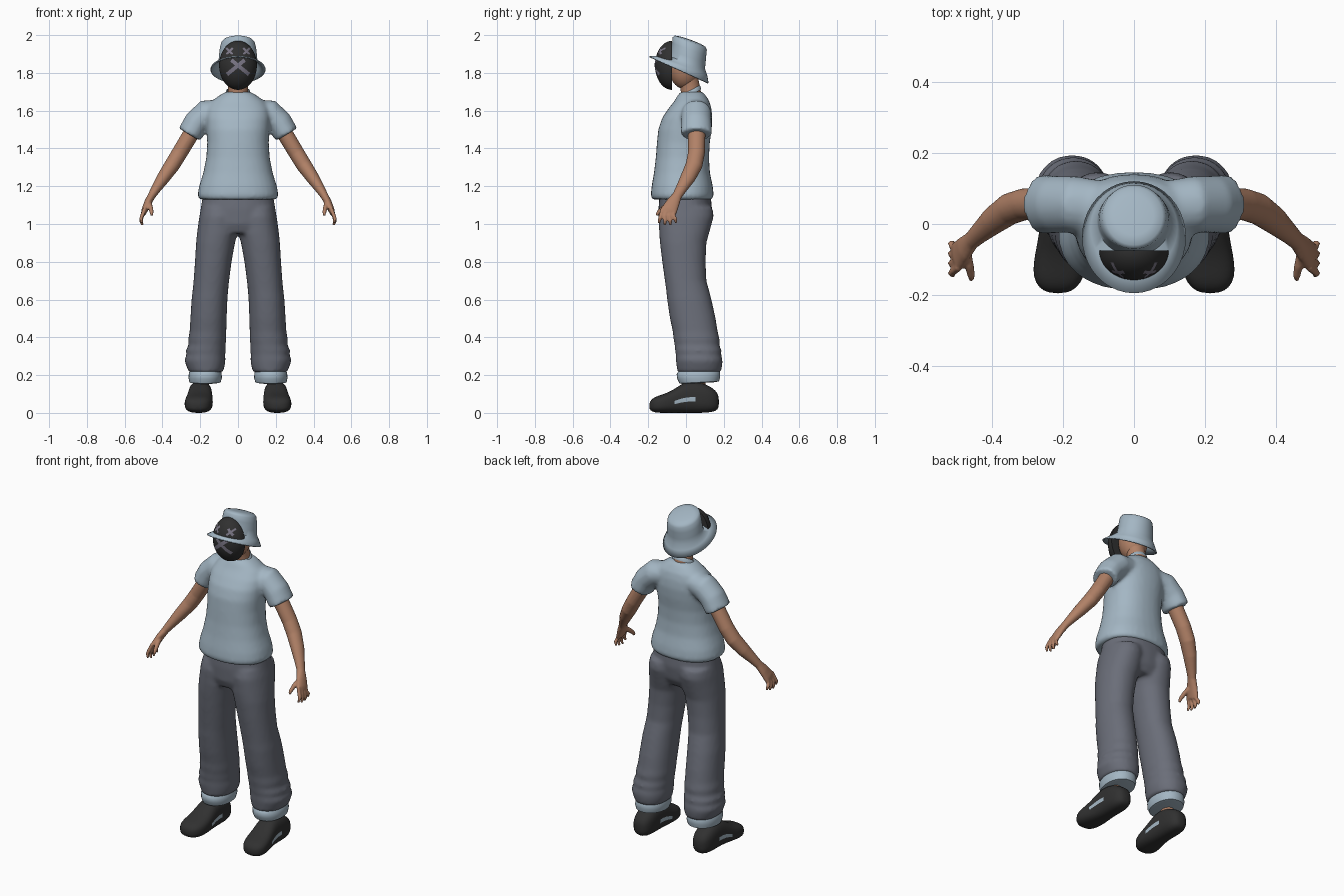
import bpy, bmesh, math
from mathutils import Vector, Matrix

if "Cube" in bpy.data.objects:
    bpy.data.objects.remove(bpy.data.objects["Cube"], do_unlink=True)


def material(name, rgb):
    m = bpy.data.materials.new(name)
    m.use_nodes = True
    m.diffuse_color = (*rgb, 1)
    bsdf = m.node_tree.nodes["Principled BSDF"]
    bsdf.inputs["Base Color"].default_value = (*rgb, 1)
    bsdf.inputs["Roughness"].default_value = 0.8
    return m


BLUE = material("pale blue cloth", (0.37, 0.47, 0.55))
GREY = material("slate grey cloth", (0.145, 0.155, 0.19))
SKIN = material("tan skin", (0.44, 0.22, 0.135))
BLACK = material("soft black", (0.03, 0.03, 0.03))
MARK = material("dusty violet", (0.2, 0.185, 0.24))


def power(v, e):
    return math.copysign(abs(v) ** e, v)


def loft(bm, rings, caps=True, n=32, e=1.0):
    """Skin a list of rings, each given as centre, u axis and v axis."""
    loops = []
    for c, u, v in rings:
        angles = [2 * math.pi * i / n for i in range(n)]
        loops.append([bm.verts.new(c + u * power(math.cos(a), e) + v * power(math.sin(a), e))
                      for a in angles])
    for lo, hi in zip(loops, loops[1:]):
        for i in range(n):
            j = (i + 1) % n
            bm.faces.new((lo[i], lo[j], hi[j], hi[i]))
    if caps:
        bm.faces.new(loops[0])
        bm.faces.new(loops[-1])


def level(x0, x1, y0, y1, z, tilt=0.0):
    """Horizontal ring spanning two x and two y limits; tilt raises the front."""
    t = math.radians(tilt)
    ry = (y1 - y0) / 2
    return (Vector(((x0 + x1) / 2, (y0 + y1) / 2, z)), Vector(((x1 - x0) / 2, 0, 0)),
            Vector((0, ry * math.cos(t), -ry * math.sin(t))))


def tube(bm, points, side, n=20):
    """Limb through points (x, y, z, thickness, breadth along y)."""
    pos = [Vector((p[0] * side, p[1], p[2])) for p in points]
    rings = []
    for i, p in enumerate(points):
        t = (pos[min(i + 1, len(pos) - 1)] - pos[max(i - 1, 0)]).normalized()
        v = Vector((0, 1, 0))
        v = (v - t * v.dot(t)).normalized()
        rings.append((pos[i], v.cross(t) * p[3], v * p[4]))
    loft(bm, rings, n=n)


def finish(name, bm, *mats, voxel=0, relax=0, subdiv=0, thick=0, normals=True):
    if normals:
        bmesh.ops.recalc_face_normals(bm, faces=bm.faces)
    me = bpy.data.meshes.new(name)
    bm.to_mesh(me)
    bm.free()
    ob = bpy.data.objects.new(name, me)
    bpy.context.collection.objects.link(ob)
    for m in mats:
        me.materials.append(m)
    bpy.ops.object.select_all(action='DESELECT')
    ob.select_set(True)
    bpy.context.view_layer.objects.active = ob
    bpy.ops.object.shade_smooth_by_angle(angle=math.radians(50))
    if thick:
        s = ob.modifiers.new("thickness", 'SOLIDIFY')
        s.thickness, s.offset = thick, -1
    if voxel:
        r = ob.modifiers.new("merge", 'REMESH')
        r.mode, r.voxel_size, r.use_smooth_shade = 'VOXEL', voxel, True
        s = ob.modifiers.new("relax", 'SMOOTH')
        s.factor, s.iterations = 0.5, relax
    if subdiv:
        ob.modifiers.new("subdivide", 'SUBSURF').levels = subdiv
        ob.modifiers[-1].render_levels = subdiv
    return ob


# Shirt: torso and sleeves fused into one surface
bm = bmesh.new()
torso = [(1.13, -.178, .138, .203), (1.15, -.187, .147, .215), (1.2, -.182, .142, .206),
         (1.27, -.17, .127, .184), (1.35, -.16, .122, .168), (1.43, -.154, .126, .163),
         (1.5, -.147, .136, .167), (1.56, -.127, .14, .17), (1.61, -.094, .135, .165),
         (1.65, -.062, .124, .14), (1.68, -.045, .105, .1), (1.7, -.028, .088, .066)]
loft(bm, [level(-rx, rx, y0, y1, z) for z, y0, y1, rx in torso], e=0.88)
for s in (1, -1):
    tube(bm, [(.08, .05, 1.6, .06, .07), (.165, .055, 1.585, .075, .08),
              (.22, .055, 1.535, .07, .081), (.257, .055, 1.473, .066, .084)], s)
finish("shirt", bm, BLUE, voxel=0.011, relax=6)

# Collar band
bm = bmesh.new()
loft(bm, [level(-r, r, .02 - r, .02 + r, z, -28)
          for r, z in ((.068, 1.68), (.064, 1.7), (.058, 1.706), (.054, 1.69))], caps=False)
finish("collar", bm, BLUE)

# Trousers: hips and two baggy legs with folds above the hem
bm = bmesh.new()
loft(bm, [level(-r, r, y0, y1, z) for z, r, y0, y1 in
          ((1.16, .185, -.14, .13), (1.08, .198, -.146, .138), (1.0, .208, -.144, .128),
           (.95, .2, -.125, .1))], e=0.9)
leg = [(1.09, .0, .195, -.13, .14), (1.04, .0, .205, -.145, .147), (.95, .002, .217, -.142, .122),
       (.9, .016, .222, -.138, .108), (.8, .034, .228, -.126, .104), (.7, .047, .235, -.112, .108),
       (.65, .052, .24, -.105, .122), (.6, .056, .246, -.1, .135), (.5, .06, .252, -.085, .157),
       (.43, .062, .256, -.07, .168), (.39, .062, .264, -.066, .178), (.36, .066, .262, -.06, .176),
       (.33, .065, .276, -.058, .188), (.31, .068, .272, -.054, .186), (.28, .066, .284, -.054, .194),
       (.25, .07, .274, -.05, .192), (.215, .08, .26, -.045, .185)]
for s in (1, -1):
    loft(bm, [level(s * a, s * b, y0, y1, z) for z, a, b, y0, y1 in leg], e=0.92)
finish("trousers", bm, GREY, voxel=0.011, relax=5)

# Arms with hands
arm = [(.2, .055, 1.56, .045, .05), (.25, .057, 1.475, .043, .046), (.31, .055, 1.375, .042, .045),
       (.35, .042, 1.31, .041, .045), (.395, .01, 1.245, .035, .04), (.435, -.026, 1.185, .026, .03),
       (.457, -.047, 1.15, .021, .026), (.476, -.068, 1.115, .02, .036),
       (.494, -.088, 1.075, .017, .043), (.5, -.094, 1.055, .013, .04)]
for s, label in ((1, "left"), (-1, "right")):
    bm = bmesh.new()
    tube(bm, arm, s)
    for i in range(4):
        y = -.127 + .022 * i
        drop = (.012, 0, .002, .012)[i]
        tube(bm, [(.492, y + .005, 1.085, .011, .011), (.507, y - .006, 1.045, .011, .011),
                  (.514, y - .012 + .006 * i, 1.015 + drop, .01, .01),
                  (.506, y - .016 + .008 * i, .993 + drop, .007, .007)], s, 10)
    tube(bm, [(.472, -.075, 1.115, .014, .016), (.462, -.12, 1.085, .013, .014),
              (.457, -.145, 1.062, .011, .012), (.457, -.156, 1.046, .007, .008)], s, 10)
    finish(label + "_arm", bm, SKIN, voxel=0.0055, relax=3)

# Turn-ups, ankles and shoes
shoe = [(.175, .2, .02, .03, .085), (.16, .2, .048, .008, .12), (.11, .2, .062, 0, .15),
        (.05, .2, .062, 0, .17), (-.01, .2, .064, 0, .165), (-.06, .203, .07, 0, .125),
        (-.11, .208, .075, 0, .102), (-.15, .212, .071, 0, .09), (-.18, .214, .054, .006, .076),
        (-.195, .214, .024, .02, .052)]
for s, label in ((1, "left"), (-1, "right")):
    bm = bmesh.new()
    loft(bm, [level(s * a, s * b, y0, y1, z, -3) for z, a, b, y0, y1 in
              ((.23, .095, .25, -.035, .165), (.212, .087, .26, -.05, .18),
               (.185, .085, .262, -.046, .181), (.162, .092, .257, -.035, .175),
               (.158, .11, .24, -.02, .155))], e=0.92)
    finish(label + "_cuff", bm, BLUE)

    bm = bmesh.new()
    tube(bm, [(.19, .06, z, .036, .042) for z in (.1, .2)], s)
    finish(label + "_ankle", bm, SKIN)

    bm = bmesh.new()
    loft(bm, [(Vector((s * x, y, (z0 + z1) / 2)), Vector((w, 0, 0)), Vector((0, 0, (z1 - z0) / 2)))
              for y, x, w, z0, z1 in shoe], e=0.75)
    # Pale side flash
    for f in bm.faces:
        c = f.calc_center_median()
        if -.06 < c.y < .06 and .055 < c.z < .08 and abs(c.x - s * .2) > .04:
            f.material_index = 1
    finish(label + "_shoe", bm, BLACK, BLUE, subdiv=1)

# Neck and head
bm = bmesh.new()
loft(bm, [level(-r, r, y - r, y + r, z) for r, y, z in
          ((.06, .03, 1.64), (.053, .026, 1.7), (.052, .015, 1.76), (.06, .0, 1.8))])
finish("neck", bm, SKIN)
bm = bmesh.new()
bmesh.ops.create_uvsphere(bm, u_segments=32, v_segments=20, radius=1,
                          matrix=Matrix.Translation((0, -.008, 1.83)) @ Matrix.Diagonal((.08, .083, .115, 1)))
finish("head", bm, SKIN)

# Rounded face mask, flat at the back
MY, MZ, MX, MD, MH = -.074, 1.84, .1, .09, .13
bm = bmesh.new()
bmesh.ops.create_uvsphere(bm, u_segments=40, v_segments=24, radius=1,
                          matrix=Matrix.Translation((0, MY, MZ)) @ Matrix.Diagonal((MX, MD, MH, 1)))
cut = bmesh.ops.bisect_plane(bm, geom=bm.verts[:] + bm.edges[:] + bm.faces[:], dist=1e-5,
                             plane_co=(0, MY, 0), plane_no=(0, 1, 0), clear_outer=True)
bmesh.ops.holes_fill(bm, edges=[e for e in bm.edges if e.is_boundary])
finish("face_mask", bm, BLACK)


# Crossed strokes lying on the mask
def stroke(bm, x0, z0, x1, z1, width, steps=6):
    d = Vector((x1 - x0, z1 - z0)).normalized() * width / 2
    rows = []
    for i in range(steps + 1):
        row = []
        for k in (-1, 0, 1):
            x = x0 + (x1 - x0) * i / steps - k * d.y
            z = z0 + (z1 - z0) * i / steps + k * d.x
            r = max(0, 1 - (x / MX) ** 2 - ((z - MZ) / MH) ** 2)
            row.append(bm.verts.new((x, MY - MD * math.sqrt(r) - .002, z)))
        rows.append(row)
    for a, b in zip(rows, rows[1:]):
        for k in (0, 1):
            f = bm.faces.new((a[k], a[k + 1], b[k + 1], b[k]))
            f.normal_update()
            if f.normal.y > 0:
                f.normal_flip()


bm = bmesh.new()
for s in (1, -1):
    stroke(bm, s * -.035, 1.868, s * .058, 1.792, .02)
    for k in (1, -1):
        stroke(bm, s * .028, 1.915 - k * .016, s * .062, 1.915 + k * .016, .011)
finish("mask_marks", bm, MARK, normals=False)

# Bucket hat tipped back, with a sloping brim
bm = bmesh.new()
hat = [(-.037, 1.818, .146, .173, 24.7), (-.012, 1.838, .122, .134, 22), (.006, 1.855, .104, .1, 19),
       (.012, 1.885, .101, .097, 19), (.017, 1.925, .097, .096, 20), (.02, 1.956, .09, .096, 20),
       (.022, 1.968, .08, .086, 20), (.024, 1.973, .055, .058, 20), (.025, 1.975, .02, .02, 20)]
rings = [level(-rx, rx, y - ry, y + ry, z, t) for y, z, rx, ry, t in hat]
loft(bm, rings, caps=False, n=40)
bm.verts.ensure_lookup_table()
bm.faces.new(bm.verts[-40:])
finish("bucket_hat", bm, BLUE, thick=0.007)
